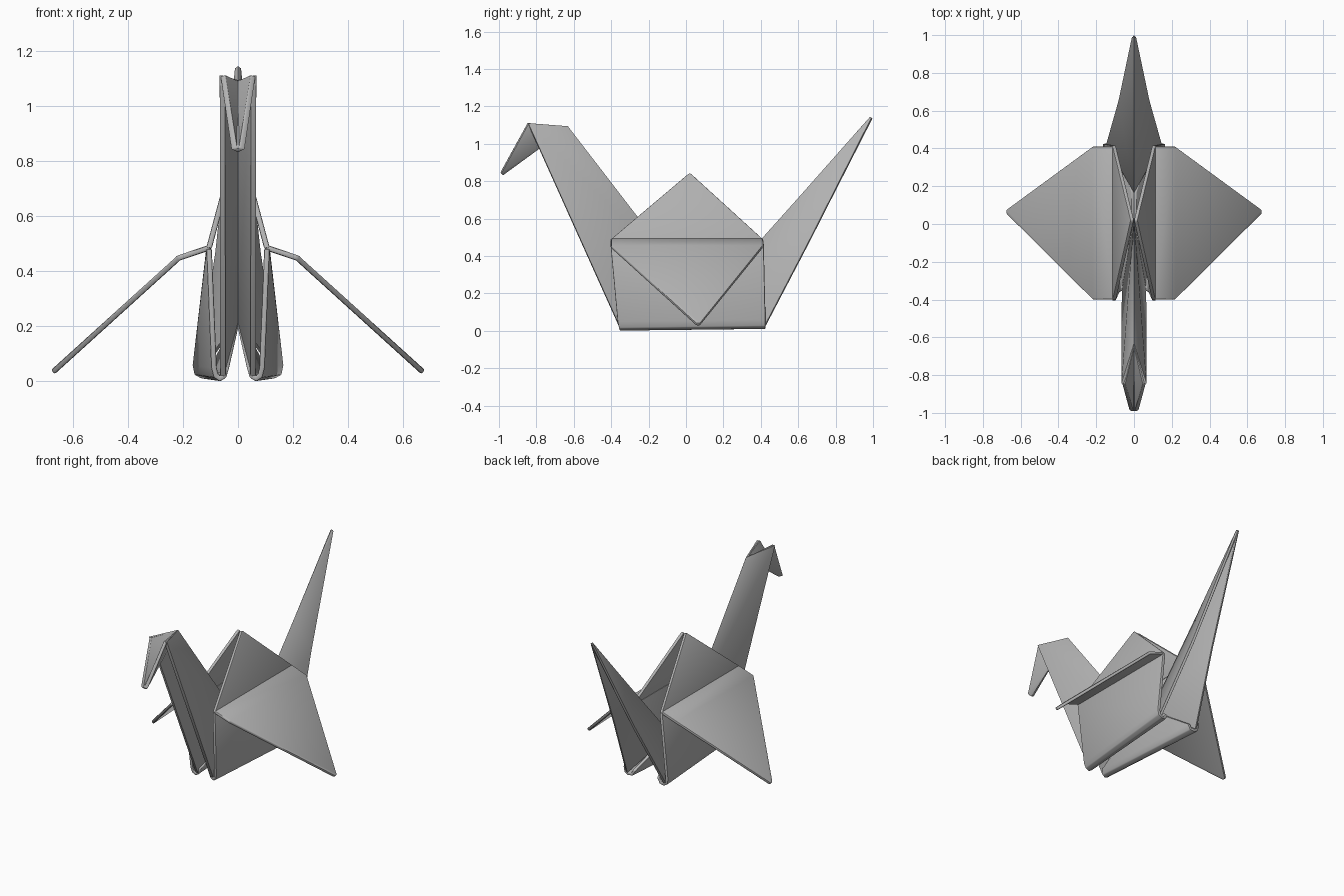
import bpy
import bmesh
import math

cube = bpy.data.objects.get("Cube")
if cube:
    bpy.data.objects.remove(cube, do_unlink=True)

paper = bpy.data.materials.new("grey_paper")
paper.use_nodes = True
grey = (0.45, 0.45, 0.45, 1.0)
paper.diffuse_color = grey
shader = next(n for n in paper.node_tree.nodes if n.type == 'BSDF_PRINCIPLED')
shader.inputs["Base Color"].default_value = grey
shader.inputs["Roughness"].default_value = 0.6


def folded_sheet(name, strips, thickness=0.02, merge=True):
    """Sheet lofted between neighbouring point rows, mirrored and thickened."""
    bm = bmesh.new()
    rows = [[bm.verts.new(p) for p in row] for row in strips]
    for a, b in zip(rows, rows[1:]):
        for i in range(len(a) - 1):
            bm.faces.new((a[i], a[i + 1], b[i + 1], b[i]))
    bmesh.ops.remove_doubles(bm, verts=bm.verts, dist=0.0005)
    bmesh.ops.recalc_face_normals(bm, faces=bm.faces)
    mesh = bpy.data.meshes.new(name)
    bm.to_mesh(mesh)
    bm.free()
    mesh.materials.append(paper)
    obj = bpy.data.objects.new(name, mesh)
    bpy.context.collection.objects.link(obj)

    mirror = obj.modifiers.new("mirror", 'MIRROR')
    mirror.use_mirror_merge = merge
    mirror.merge_threshold = 0.001
    solid = obj.modifiers.new("paper_thickness", 'SOLIDIFY')
    solid.thickness = thickness
    solid.offset = 0
    solid.use_even_offset = False
    bevel = obj.modifiers.new("soft_edges", 'BEVEL')
    bevel.width = 0.007
    bevel.segments = 2
    bevel.limit_method = 'ANGLE'
    bevel.angle_limit = math.radians(35)

    bpy.ops.object.select_all(action='DESELECT')
    obj.select_set(True)
    bpy.context.view_layer.objects.active = obj
    bpy.ops.object.convert(target='MESH')
    bpy.ops.object.shade_smooth_by_angle(angle=math.radians(40))
    return obj


# Body: outer panels, rolled under along the bottom fold and up to the inside
folded_sheet("body_sides", [
    [(0.105, -0.405, 0.48), (0.105, 0.415, 0.485)],
    [(0.087, -0.365, 0.05), (0.155, 0.425, 0.06)],
    [(0.080, -0.358, 0.02), (0.150, 0.425, 0.03)],
    [(0.065, -0.355, 0.01), (0.130, 0.425, 0.02)],
    [(0.050, -0.355, 0.02), (0.105, 0.42, 0.022)],
    [(0.042, -0.350, 0.05), (0.090, 0.42, 0.05)],
    [(0.004, 0.03, 0.22), (0.004, 0.17, 0.22)],
], merge=False)

# Raised centre: two leaning triangles touching at the peak
folded_sheet("centre_peak", [
    [(0.105, -0.405, 0.485), (0.105, 0.415, 0.485)],
    [(0.010, 0.015, 0.84), (0.010, 0.025, 0.84)],
], merge=False)

# Wings: short shoulder strip, then a large drooping triangle
folded_sheet("wings", [
    [(0.100, -0.40, 0.487), (0.100, 0.41, 0.487)],
    [(0.215, -0.40, 0.448), (0.215, 0.41, 0.448)],
    [(0.672, 0.055, 0.034), (0.672, 0.075, 0.034)],
], merge=False)

# Neck: ridge at the back, open channel at the front
folded_sheet("neck", [
    [(0, 0.03, 0.22), (0, -0.64, 1.09)],
    [(0.055, -0.355, 0.02), (0.057, -0.845, 1.11)],
])

# Head: reverse fold with its ridge underneath
folded_sheet("head", [
    [(0, -0.645, 1.085), (0, -0.985, 0.838)],
    [(0.055, -0.845, 1.11), (0.016, -0.99, 0.845)],
])

# Tail: ridge on top, open underneath, tapering to a point
folded_sheet("tail", [
    [(0, 0.17, 0.22), (0, 0.60, 0.70), (0, 0.99, 1.14)],
    [(0.14, 0.425, 0.03), (0.075, 0.655, 0.47), (0.004, 0.992, 1.135)],
], thickness=0.016)
